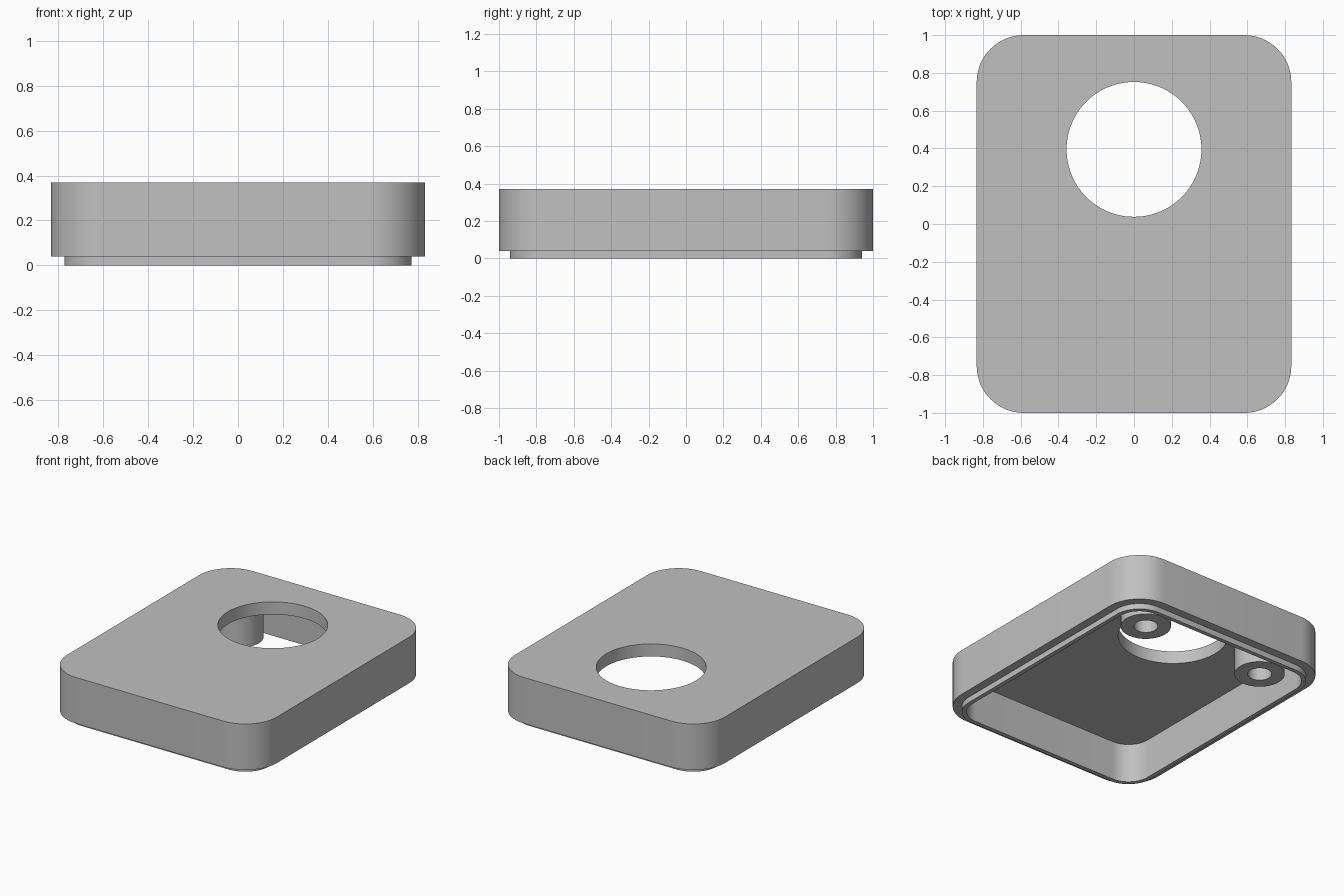
import bpy
import bmesh
from math import cos, sin, pi

if "Cube" in bpy.data.objects:
    bpy.data.objects.remove(bpy.data.objects["Cube"])

HALF_X, HALF_Y, HEIGHT, CORNER = 0.833, 1.0, 0.37, 0.25
LIP_Z, LIP_INSET, WALL, CEILING = 0.04, 0.06, 0.09, 0.28

grey = bpy.data.materials.new("grey plastic")
grey.use_nodes = True
colour = (0.53, 0.53, 0.53, 1)
grey.diffuse_color = colour
grey.node_tree.nodes["Principled BSDF"].inputs["Base Color"].default_value = colour


def rounded_outline(inset, steps=16):
    """Rounded rectangle shrunk by inset, counter-clockwise."""
    r = CORNER - inset
    corners = [(1, 1), (-1, 1), (-1, -1), (1, -1)]
    points = []
    for i, (sx, sy) in enumerate(corners):
        for k in range(steps + 1):
            a = (i + k / steps) * pi / 2
            points.append((sx * (HALF_X - CORNER) + r * cos(a),
                           sy * (HALF_Y - CORNER) + r * sin(a)))
    return points


def circle(radius, steps=64):
    return [(radius * cos(2 * pi * k / steps), radius * sin(2 * pi * k / steps))
            for k in range(steps)]


def loft(name, sections, location=(0, 0, 0), caps=True):
    """Join successive (outline, z) sections, optionally capping both ends."""
    bm = bmesh.new()
    rings = [[bm.verts.new((x, y, z)) for x, y in pts] for pts, z in sections]
    for a, b in zip(rings, rings[1:]):
        for i in range(len(a)):
            j = (i + 1) % len(a)
            bm.faces.new((a[i], b[i], b[j], a[j]))
    if caps:
        bm.faces.new(rings[0])
        bm.faces.new(rings[-1][::-1])
    mesh = bpy.data.meshes.new(name)
    bm.to_mesh(mesh)
    bm.free()
    mesh.materials.append(grey)
    obj = bpy.data.objects.new(name, mesh)
    obj.location = location
    bpy.context.collection.objects.link(obj)
    return obj


def smooth(obj):
    bpy.ops.object.select_all(action='DESELECT')
    obj.select_set(True)
    bpy.context.view_layer.objects.active = obj
    bpy.ops.object.shade_smooth_by_angle(angle=pi / 6)


# Hollow cover: outside, stepped lip, then the cavity up to its ceiling
cover = loft("cover_shell", [
    (rounded_outline(0), HEIGHT),
    (rounded_outline(0), LIP_Z),
    (rounded_outline(LIP_INSET), LIP_Z),
    (rounded_outline(LIP_INSET), 0),
    (rounded_outline(WALL), 0),
    (rounded_outline(WALL), CEILING)])

# Round opening through the top plate
cutter = loft("opening_cutter", [(circle(0.357, 96), 0.5), (circle(0.357, 96), 0.2)],
              (0, 0.395, 0))
cutter.hide_render = True
cut = cover.modifiers.new("opening", 'BOOLEAN')
cut.operation = 'DIFFERENCE'
cut.solver = 'EXACT'
cut.object = cutter
bpy.context.view_layer.objects.active = cover
bpy.ops.object.modifier_apply(modifier=cut.name)
bpy.data.objects.remove(cutter)
smooth(cover)

# Two hollow screw bosses hanging from the ceiling at the back
for side, sign in (("left", 1), ("right", -1)):
    boss = loft("screw_boss_" + side, [
        (circle(0.163), CEILING), (circle(0.163), LIP_Z),
        (circle(0.078), LIP_Z), (circle(0.078), CEILING)],
        (sign * 0.483, 0.695, 0), caps=False)
    smooth(boss)
